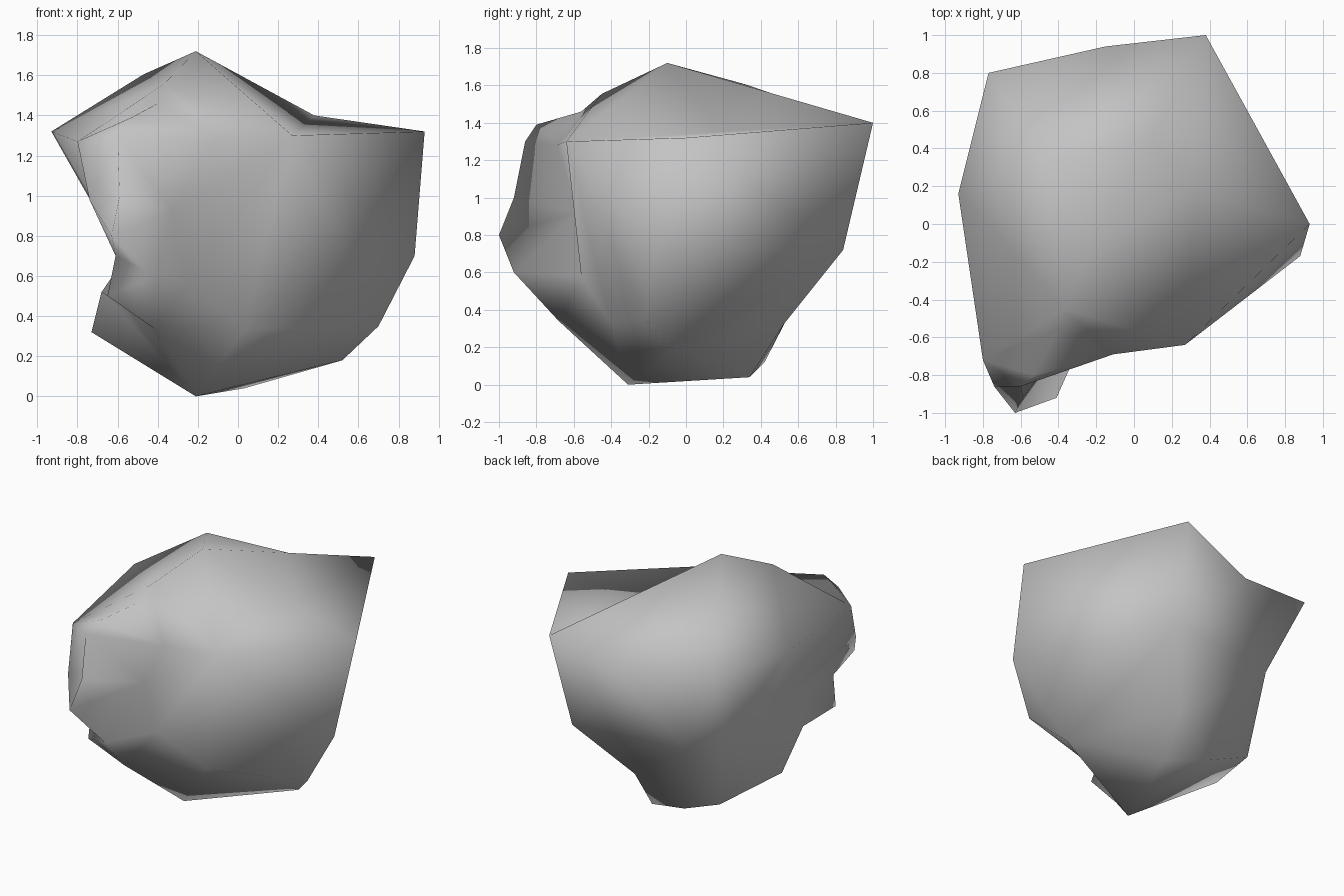
import bpy
import bmesh
from mathutils import Vector

# Start from an empty stage
default_cube = bpy.data.objects.get("Cube")
if default_cube:
    bpy.data.objects.remove(default_cube, do_unlink=True)


def make_material(name, colour):
    """One flat colour, shown in the viewport and in renders."""
    material = bpy.data.materials.new(name)
    material.use_nodes = True
    material.diffuse_color = colour
    shader = material.node_tree.nodes["Principled BSDF"]
    shader.inputs["Base Color"].default_value = colour
    shader.inputs["Roughness"].default_value = 0.9
    return material


def between(first, second):
    """A helper corner halfway along an edge, so the skin keeps that edge."""
    return tuple((Vector(first) + Vector(second)) / 2)


def wrap_points(points, core):
    """Skin a cloud of corner points: the points are pushed out to a sphere
    around the core, wrapped with a convex hull, then put back in place, so
    that hollows and overhangs keep their corners."""
    mesh_builder = bmesh.new()
    corner_places = {}
    for point in points:
        direction = (Vector(point) - core).normalized()
        corner = mesh_builder.verts.new(direction)
        corner_places[corner] = Vector(point)
    bmesh.ops.convex_hull(mesh_builder, input=list(mesh_builder.verts))
    for corner, place in corner_places.items():
        corner.co = place
    bmesh.ops.recalc_face_normals(mesh_builder, faces=list(mesh_builder.faces))
    return mesh_builder


# Main corners of the top
peak = (-.21, -.1, 1.72)
back_corner = (.38, 1, 1.4)
right_corner = (.93, 0, 1.32)
front_corner = (.27, -.64, 1.3)
left_corner = (-.93, .16, 1.32)
ridge_top = (-.53, -.8, 1.39)
shoulder = (-.8, -.72, 1.27)

# Crown edges, with the shallow valley across the right half
top = [peak, back_corner, right_corner, front_corner, left_corner, ridge_top,
       shoulder, between(peak, back_corner), between(peak, ridge_top),
       between(front_corner, back_corner),
       (-.47, .32, 1.605), (-.4, -.56, 1.46), (-.11, -.69, 1.28),
       (-.77, .8, 1.31), (-.15, .94, 1.2)]

# Jagged ridge running down the front corner
ridge = [(-.6, -.86, 1.3), (-.59, -.92, 1), (-.63, -1, .8),
         (-.41, -.92, .6), (-.74, -.86, .98)]

# Hollow on the front, and the notch behind the ridge
hollows = [(-.33, -.58, .92), (-.25, -.56, .58), (-.61, -.84, .98)]

# Long groove under the overhanging left side
groove = [(-.61, -.79, .7), (-.57, -.45, .68), (-.55, -.1, .65),
          (-.54, .33, .66), (-.5, .73, .72)]

# Waist and the ledge below the groove
waist = [(.88, -.17, .7), (.31, .84, .72), (-.65, -.76, .5),
         (-.68, -.35, .52), (-.73, -.04, .32)]

# Tapering underside
underside = [(.7, -.22, .35), (.52, -.06, .18), (.04, .52, .32),
             (.03, .34, .04), (-.28, .42, .12), (-.58, .45, .24),
             (-.21, -.31, 0), (.03, -.4, .33), (-.42, -.68, .34)]

# Build the boulder as a single skin
core = Vector((-.2, .1, .85))
builder = wrap_points(top + ridge + hollows + groove + waist + underside, core)
boulder_mesh = bpy.data.meshes.new("boulder")
builder.to_mesh(boulder_mesh)
builder.free()
boulder = bpy.data.objects.new("boulder", boulder_mesh)
bpy.context.collection.objects.link(boulder)
boulder_mesh.materials.append(make_material("stone grey", (.55, .55, .55, 1)))

# Worn stone: smooth all over
boulder_mesh.shade_smooth()
